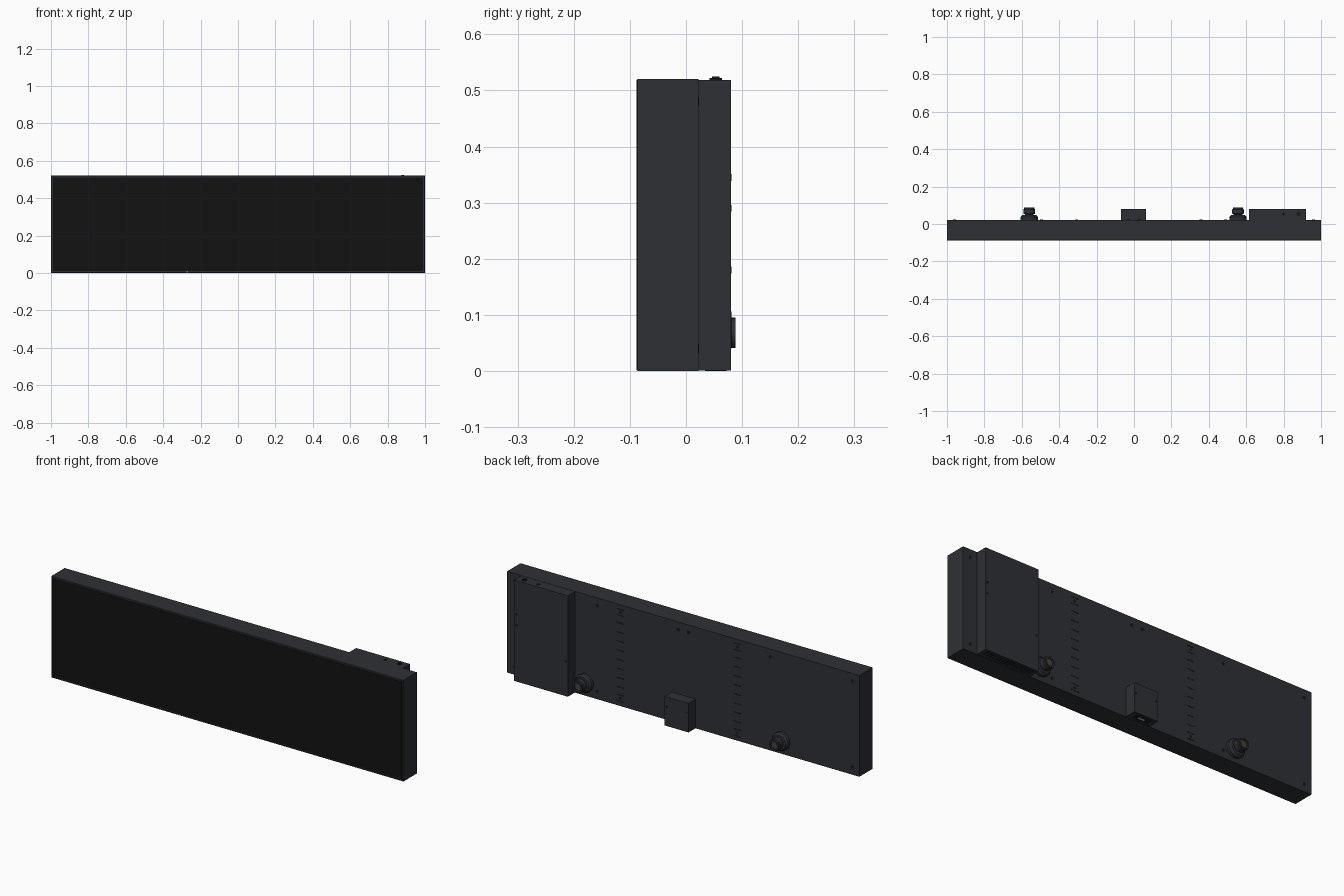
import bpy, bmesh, math
from mathutils import Matrix, Vector

if "Cube" in bpy.data.objects:
    bpy.data.objects.remove(bpy.data.objects["Cube"])


def material(name, rgb):
    m = bpy.data.materials.new(name)
    m.diffuse_color = (*rgb, 1)
    m.use_nodes = True
    m.node_tree.nodes["Principled BSDF"].inputs["Base Color"].default_value = m.diffuse_color
    return m


CASE = material("case_grey", (0.027, 0.030, 0.036))
BLACK = material("glass_black", (0.006, 0.006, 0.007))
DARK = material("dark_detail", (0.008, 0.009, 0.010))
BRASS = material("contact_brown", (0.07, 0.05, 0.035))
WHITE = material("port_white", (0.7, 0.7, 0.7))


def finish(name, bm, mat):
    bmesh.ops.recalc_face_normals(bm, faces=bm.faces)
    me = bpy.data.meshes.new(name)
    bm.to_mesh(me)
    bm.free()
    me.materials.append(mat)
    ob = bpy.data.objects.new(name, me)
    bpy.context.collection.objects.link(ob)
    return ob


def add_box(bm, x, y, z):
    c = Vector([(a + b) / 2 for a, b in (x, y, z)])
    s = [b - a for a, b in (x, y, z)]
    return bmesh.ops.create_cube(bm, size=1, matrix=Matrix.Translation(c) @ Matrix.Diagonal((*s, 1)))


def box(name, x, y, z, mat=CASE):
    bm = bmesh.new()
    add_box(bm, x, y, z)
    return finish(name, bm, mat)


def add_disc(bm, x, y, z, r, depth, axis="Y", seg=12):
    rot = Matrix.Rotation(math.pi / 2, 4, "X") if axis == "Y" else Matrix.Identity(4)
    bmesh.ops.create_cone(bm, cap_ends=True, segments=seg, radius1=r, radius2=r, depth=depth,
                          matrix=Matrix.Translation((x, y, z)) @ rot)


def lathe(name, profile, x, z, mat, seg=32):
    # profile of (radius, y) spun about a line parallel to y
    bm = bmesh.new()
    vs = [bm.verts.new((x + r, y, z)) for r, y in profile]
    es = [bm.edges.new(p) for p in zip(vs, vs[1:])]
    bmesh.ops.spin(bm, geom=vs + es, cent=(x, 0, z), axis=(0, 1, 0), angle=2 * math.pi,
                   steps=seg, use_merge=True)
    bmesh.ops.remove_doubles(bm, verts=bm.verts, dist=1e-5)
    ob = finish(name, bm, mat)
    bpy.context.view_layer.objects.active = ob
    bpy.ops.object.select_all(action="DESELECT")
    ob.select_set(True)
    bpy.ops.object.shade_smooth_by_angle(angle=math.radians(30))
    return ob


BACK, OUT, TOP = 0.022, 0.08, 0.52

# housing with a chamfered rim and a shallow recess for the glass
bm = bmesh.new()
add_box(bm, (-1, 1), (-0.088, BACK), (0, TOP))
front = min(bm.faces, key=lambda f: f.calc_center_median().y)
bmesh.ops.bevel(bm, geom=list(front.edges), offset=0.002, segments=1, affect="EDGES")
bm.faces.ensure_lookup_table()
front = min(bm.faces, key=lambda f: f.calc_center_median().y)
bmesh.ops.inset_region(bm, faces=[front], thickness=0.008)
bmesh.ops.inset_region(bm, faces=[front], thickness=0.0005, depth=-0.004)
finish("display_housing", bm, CASE)
box("screen_glass", (-0.9895, 0.9895), (-0.0855, -0.083), (0.0105, TOP - 0.0105), BLACK)
box("status_light", (-0.275, -0.267), (-0.0882, -0.087), (0.003, 0.007), WHITE)

# rear electronics and connector boxes
box("electronics_box", (0.615, 0.92), (BACK - 0.002, OUT), (0.001, TOP - 0.001))
box("connector_box", (-0.07, 0.065), (BACK - 0.002, OUT), (0.001, 0.15))
box("connector_recess", (-0.045, 0.04), (0.034, 0.07), (0.0002, 0.004), DARK)
box("connector_port", (-0.018, 0.018), (0.045, 0.055), (0, 0.004), WHITE)

# ventilation slots under the electronics box
bm = bmesh.new()
for i in range(16):
    x = 0.64 + i * 0.017
    add_box(bm, (x - 0.004, x + 0.004), (0.034, 0.072), (0.0002, 0.004))
finish("bottom_vents", bm, DARK)

# two columns of mounting slots on the rear
bm = bmesh.new()
for x in (0.358, -0.307):
    for i in range(8):
        z = 0.26 + (i - 3.5) * 0.047
        add_box(bm, (x - 0.022, x + 0.022), (BACK - 0.003, BACK + 0.0006), (z - 0.003, z + 0.003))
    for z in (0.04, 0.48):
        add_disc(bm, x, BACK, z, 0.007, 0.0016)
        for dz in (-0.016, 0.016):
            add_box(bm, (x - 0.022, x + 0.022), (BACK - 0.003, BACK + 0.0006),
                    (z + dz - 0.003, z + dz + 0.003))
finish("rear_mounting_slots", bm, DARK)

# screws on the rear panel and boxes
bm = bmesh.new()
for x in (-0.96, -0.494, 0.489, 0.96):
    for z in (0.04, 0.48):
        add_disc(bm, x, BACK, z, 0.008, 0.003)
for x in (-0.03, 0.03):
    add_disc(bm, x, BACK, 0.48, 0.008, 0.003)
for x, z in ((0.908, 0.345), (0.908, 0.29), (0.627, 0.18), (-0.06, 0.1), (0.055, 0.1)):
    add_disc(bm, x, OUT, z, 0.006, 0.0016)
finish("rear_screws", bm, DARK)

# button and socket on top of the electronics box
bm = bmesh.new()
add_disc(bm, 0.88, 0.053, TOP, 0.011, 0.005, "Z", 20)
add_disc(bm, 0.88, 0.053, TOP + 0.002, 0.007, 0.006, "Z", 20)
add_disc(bm, 0.80, 0.053, TOP - 0.001, 0.009, 0.003, "Z", 20)
finish("top_buttons", bm, DARK)

# round rear cable connectors
for i, x in enumerate((-0.56, 0.556)):
    lathe(f"cable_connector_{i + 1}",
          [(0, BACK - 0.001), (0.046, BACK - 0.001), (0.046, 0.038), (0.038, 0.047), (0.024, 0.047),
           (0.024, 0.053), (0.031, 0.055), (0.031, 0.078), (0.027, 0.081), (0.027, 0.088),
           (0.019, 0.088), (0.019, 0.076), (0, 0.076)], x, 0.068, CASE)
    lathe(f"connector_insert_{i + 1}", [(0, 0.082), (0.0185, 0.082), (0.0185, 0.076)], x, 0.068, BRASS)
